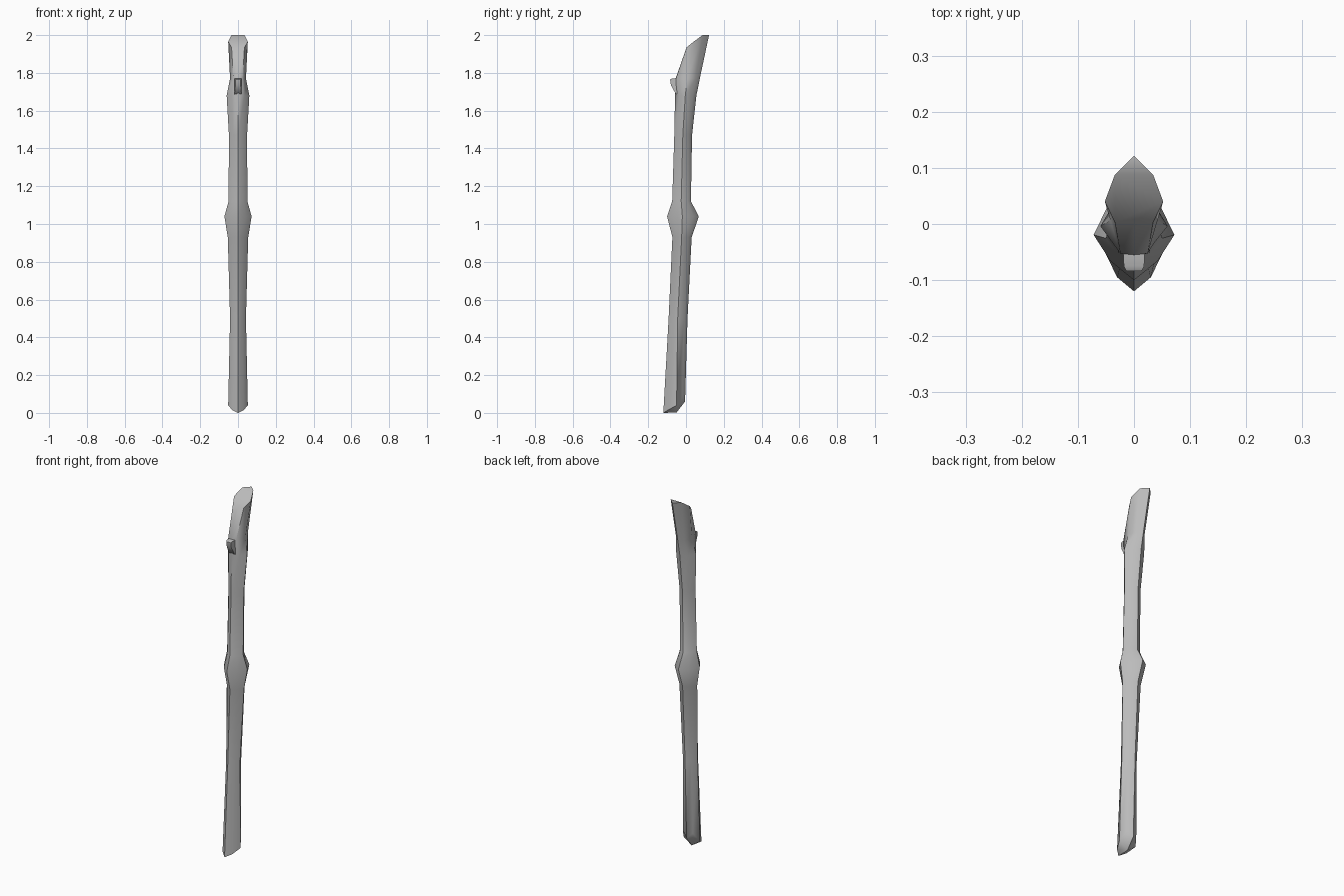
import bpy, bmesh, math

cube = bpy.data.objects.get("Cube")
if cube:
    bpy.data.objects.remove(cube, do_unlink=True)

grey = bpy.data.materials.new("bark_grey")
grey.use_nodes = True
grey.diffuse_color = (0.5, 0.5, 0.5, 1)
grey.node_tree.nodes["Principled BSDF"].inputs["Base Color"].default_value = (0.5, 0.5, 0.5, 1)


def finish(bm, name):
    bmesh.ops.recalc_face_normals(bm, faces=bm.faces)
    mesh = bpy.data.meshes.new(name)
    bm.to_mesh(mesh)
    bm.free()
    mesh.materials.append(grey)
    obj = bpy.data.objects.new(name, mesh)
    bpy.context.collection.objects.link(obj)
    bpy.ops.object.select_all(action='DESELECT')
    obj.select_set(True)
    bpy.context.view_layer.objects.active = obj
    bpy.ops.object.shade_smooth_by_angle(angle=math.radians(50))
    return obj


def mirrored(half):
    """Close a half outline (front to back on +x) into a full ring."""
    return half + [(-x, y, z) for x, y, z in reversed(half[1:-1])]


def section(z, front, back, width, flat=0.2):
    """Eight-sided section, flat = how far the front corners sit back."""
    d = back - front
    return mirrored([(0, front, z), (0.58 * width, front + flat * d, z),
                     (width, front + 0.48 * d, z),
                     (0.6 * width, back - 0.17 * d, z), (0, back, z)])


def loft(bm, rings):
    loops = [[bm.verts.new(p) for p in ring] for ring in rings]
    n = len(loops[0])
    for a, b in zip(loops, loops[1:]):
        for i in range(n):
            j = (i + 1) % n
            bm.faces.new((a[i], a[j], b[j], b[i]))
    return loops


# Stem: slanted cut foot, mid knot, slight bend and slanted cut top
foot = mirrored([(0, -0.12, 0), (0.03, -0.095, 0.015), (0.052, -0.05, 0.04),
                 (0.03, -0.018, 0.09), (0, -0.005, 0.06)])
tip = mirrored([(0, 0.003, 1.935), (0.034, 0.003, 1.935), (0.052, 0.04, 1.965),
                (0.034, 0.088, 2.0), (0, 0.122, 2.0)])
rings = [foot,
         section(0.5, -0.092, 0.008, 0.042),
         section(0.93, -0.072, 0.03, 0.054),
         section(1.04, -0.1, 0.068, 0.072),
         section(1.12, -0.073, 0.026, 0.05),
         section(1.47, -0.062, 0.032, 0.048),
         section(1.68, -0.058, 0.055, 0.06),
         section(1.77, -0.055, 0.073, 0.042, 0.02),
         tip]
bm = bmesh.new()
loops = loft(bm, rings)
top = loops[-1]
bm.faces.new(top[:4] + top[5:])
bm.faces.new(top[3:6])
# Foot facets meet along a central keel
base = loops[0]
keel = bm.verts.new((0, -0.05, 0.002))
for i in range(8):
    bm.faces.new((base[i], keel, base[(i + 1) % 8]))
finish(bm, "stem")

# Bud stub: short cut twig on the front below the top
bm = bmesh.new()
stub = loft(bm, [
    [(-0.02, -0.04, 1.77), (0.02, -0.04, 1.77), (0.02, -0.03, 1.68), (-0.02, -0.03, 1.68)],
    [(-0.018, -0.075, 1.77), (0.018, -0.075, 1.77), (0.018, -0.055, 1.69), (-0.018, -0.055, 1.69)],
    [(-0.014, -0.084, 1.765), (0.014, -0.084, 1.765), (0.014, -0.08, 1.735), (-0.014, -0.08, 1.735)]])
bm.faces.new(stub[0])
bm.faces.new(stub[-1])
finish(bm, "bud_stub")
